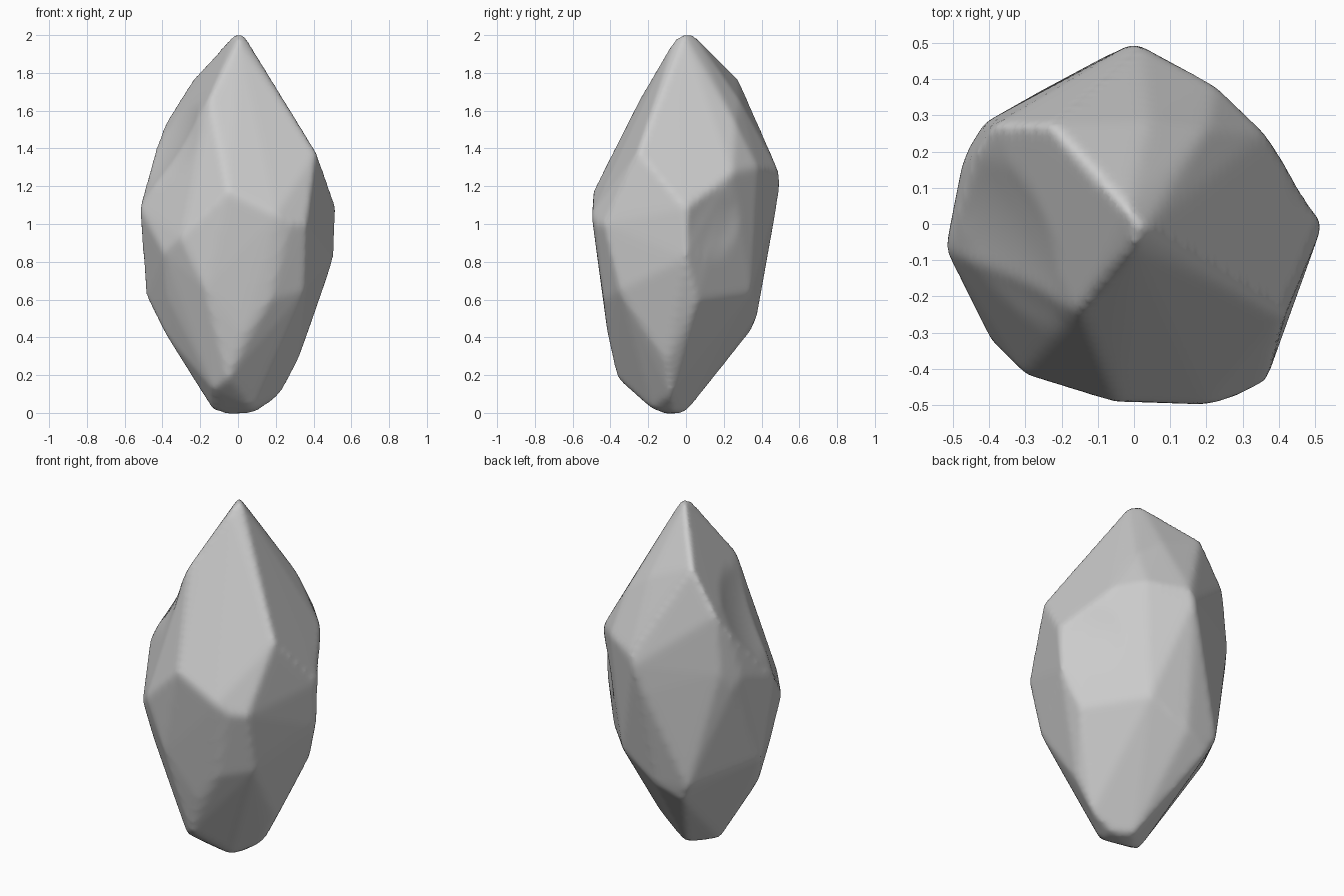
import bpy, bmesh
from mathutils import Vector

if "Cube" in bpy.data.objects:
    bpy.data.objects.remove(bpy.data.objects["Cube"])

# Corner points of the chipped stone, grouped from foot to tip
foot = [(-.05, -.10, 0), (0, 0, .01), (-.13, -.12, .02), (.09, -.06, .01),
        (.22, -.08, .10), (-.13, -.28, .13), (-.05, -.36, .19),
        (.31, -.10, .27), (.08, -.18, .03)]
lower = [(-.22, .34, .44), (-.06, .37, .51), (.17, .34, .64), (.42, .06, .60),
         (-.48, 0, .62), (-.38, -.12, .42), (.03, -.41, .42), (.35, -.35, .65),
         (-.37, -.25, .62), (-.26, .36, .53), (-.17, -.43, .66), (.17, -.43, .60)]
belt = [(.50, 0, .82), (.515, 0, 1.08), (.36, -.43, 1.0), (.20, -.495, 1.05),
        (-.05, -.487, 1.17), (-.39, -.32, .85), (-.30, -.41, .93),
        (-.515, -.07, 1.08), (-.47, .16, 1.16), (-.41, .275, 1.2),
        (.27, -.475, 1.0), (0, .495, 1.22), (-.06, .467, 1.06), (-.45, .21, 1.10)]
shoulder = [(.36, .245, 1.27), (.225, .375, 1.30), (.41, -.25, 1.38),
            (.02, .485, 1.28), (-.425, .20, 1.41), (-.38, .27, 1.53),
            (.20, .26, 1.53), (-.15, -.24, 1.66), (.04, .28, 1.65)]
tip = [(-.23, .27, 1.77), (-.02, .04, 2.0), (.03, -.01, 2.0), (0, -.06, 1.97)]
# Shallow hollows: centre, radius, depth
hollows = [((-.33, -.06, 1.42), .25, .025), ((.42, .15, 1.0), .18, .02)]

# Wrap the corners in a tight faceted shell, allowing for edge wear
bm = bmesh.new()
for x, y, z in foot + lower + belt + shoulder + tip:
    bm.verts.new((x * 1.012, y * 1.012, 1 + (z - 1) * 1.008))
bmesh.ops.convex_hull(bm, input=bm.verts[:])
loose = [v for v in bm.verts if not v.link_faces]
bmesh.ops.delete(bm, geom=loose, context='VERTS')
bmesh.ops.recalc_face_normals(bm, faces=bm.faces[:])

# Press in the hollows
bmesh.ops.subdivide_edges(bm, edges=bm.edges[:], cuts=9, use_grid_fill=True)
for centre, radius, depth in hollows:
    c = Vector(centre)
    inward = Vector((-c.x, -c.y, 0)).normalized()
    for v in bm.verts:
        fall = max(0, 1 - ((v.co - c).length / radius) ** 2)
        v.co += inward * depth * fall
mesh = bpy.data.meshes.new("stone")
bm.to_mesh(mesh)
bm.free()
stone = bpy.data.objects.new("stone", mesh)
bpy.context.collection.objects.link(stone)

# Even out the surface and wear the ridges slightly
remesh = stone.modifiers.new("even_surface", 'REMESH')
remesh.mode = 'VOXEL'
remesh.voxel_size = 0.018
remesh.use_smooth_shade = True
worn = stone.modifiers.new("worn_edges", 'SMOOTH')
worn.factor = 0.5
worn.iterations = 8
